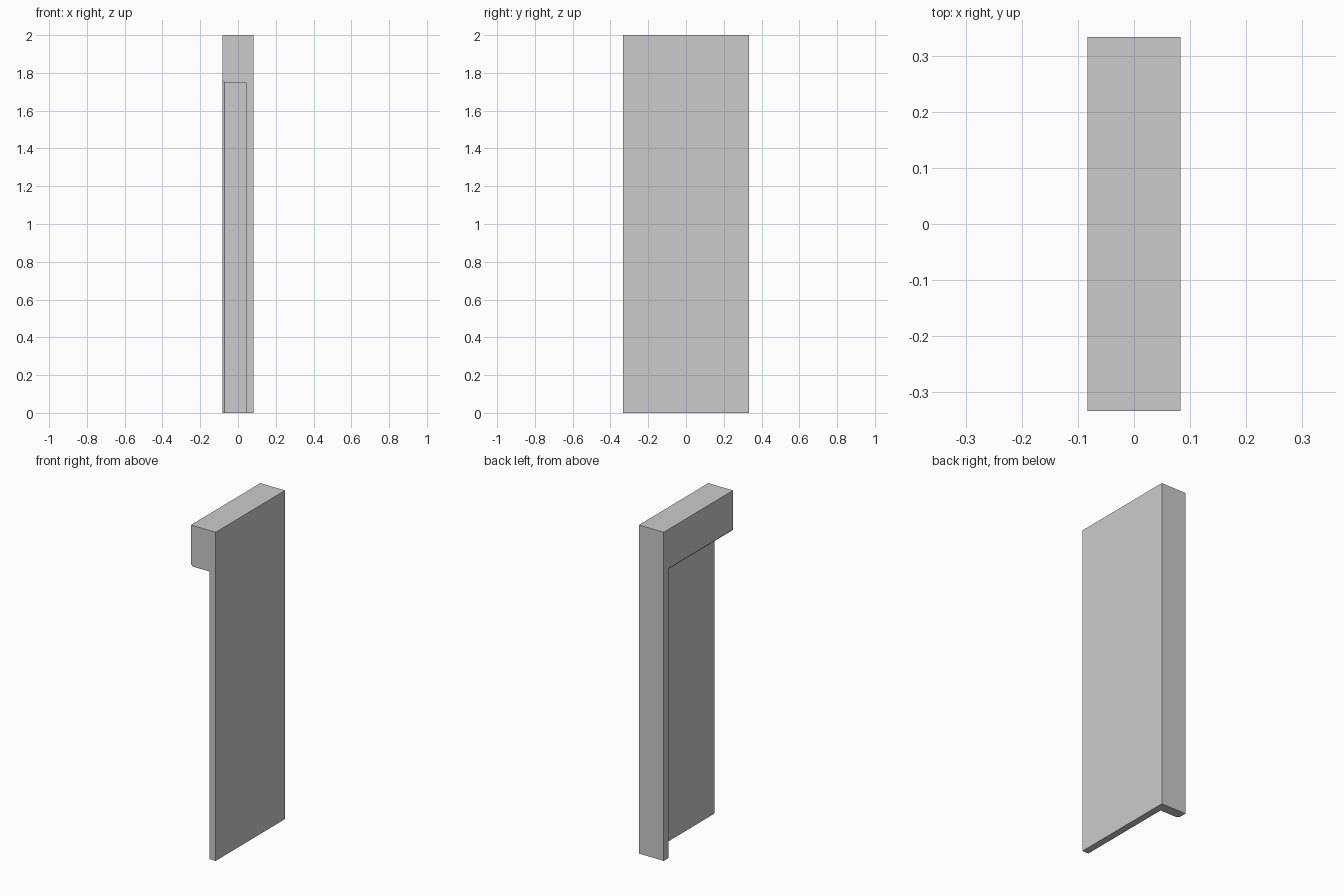
import bpy, bmesh

if "Cube" in bpy.data.objects:
    bpy.data.objects.remove(bpy.data.objects["Cube"])

HX, HY, H = 0.0833, 0.3333, 2.0      # half width, half depth, height
PANEL = 0.0417                       # inner face of the side panel (x)
BACK_Y, HEAD_Z = HY - 0.06, 1.75     # inner faces of back wall and header
BEVEL = 0.012                        # chamfer around the open rim


def loft(name, sections):
    """Solid through rectangles (x, y0, y1, z0, z1) stacked along x."""
    bm = bmesh.new()
    rings = [[bm.verts.new((x, y, z)) for y, z in
              ((y0, z0), (y1, z0), (y1, z1), (y0, z1))]
             for x, y0, y1, z0, z1 in sections]
    for a, b in zip(rings, rings[1:]):
        for i in range(4):
            j = (i + 1) % 4
            bm.faces.new((a[i], a[j], b[j], b[i]))
    bm.faces.new(rings[0])
    bm.faces.new(rings[-1])
    bmesh.ops.recalc_face_normals(bm, faces=bm.faces)
    mesh = bpy.data.meshes.new(name)
    bm.to_mesh(mesh)
    bm.free()
    obj = bpy.data.objects.new(name, mesh)
    bpy.context.collection.objects.link(obj)
    return obj


# Solid block
frame = loft("corner_frame", [(-HX, -HY, HY, 0, H), (HX, -HY, HY, 0, H)])

# Recess open to the left, front and bottom, flaring at the rim
def section(x, grow):
    return (x, -0.5, BACK_Y + grow, -0.2, HEAD_Z + grow)

cutter = loft("recess_cutter", [section(PANEL, 0), section(-HX + BEVEL, 0),
                                section(-HX - BEVEL, 2 * BEVEL)])
cutter.hide_render = True

mod = frame.modifiers.new("recess", 'BOOLEAN')
mod.operation = 'DIFFERENCE'
mod.solver = 'EXACT'
mod.object = cutter
bpy.context.view_layer.objects.active = frame
frame.select_set(True)
bpy.ops.object.modifier_apply(modifier=mod.name)
bpy.data.objects.remove(cutter)
